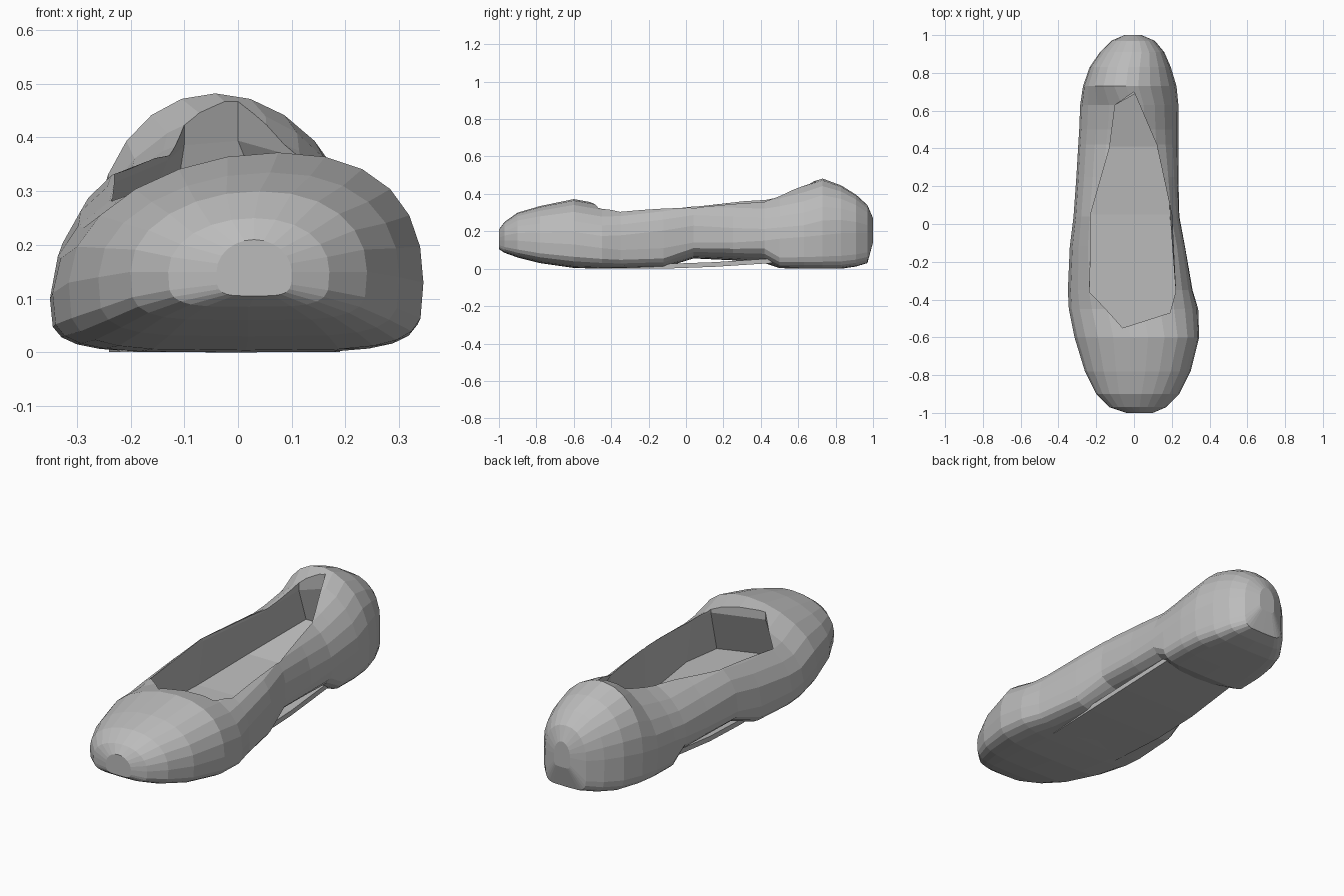
import bpy, bmesh, math

cube = bpy.data.objects.get("Cube")
if cube:
    bpy.data.objects.remove(cube, do_unlink=True)

grey = bpy.data.materials.new("shoe_grey")
grey.use_nodes = True
grey.diffuse_color = (0.5, 0.5, 0.5, 1)
grey.node_tree.nodes["Principled BSDF"].inputs["Base Color"].default_value = (0.5, 0.5, 0.5, 1)


def loft(name, rings):
    """Bridge rings of equal point count and cap both ends."""
    bm = bmesh.new()
    loops = [[bm.verts.new(p) for p in ring] for ring in rings]
    for a, b in zip(loops, loops[1:]):
        for i in range(len(a)):
            j = (i + 1) % len(a)
            bm.faces.new((a[i], a[j], b[j], b[i]))
    caps = [bm.faces.new(loops[0]), bm.faces.new(loops[-1])]
    bmesh.ops.recalc_face_normals(bm, faces=bm.faces)
    bmesh.ops.triangulate(bm, faces=caps)
    mesh = bpy.data.meshes.new(name)
    bm.to_mesh(mesh)
    bm.free()
    mesh.materials.append(grey)
    obj = bpy.data.objects.new(name, mesh)
    bpy.context.collection.objects.link(obj)
    return obj


def power(v, e):
    return math.copysign(abs(v) ** e, v)


def section(y, left, right, low, mid, top, n, lean, count=24):
    """Rounded cross-section; heel and forefoot are flat below, the arch is round."""
    centre, half = (left + right) / 2, (right - left) / 2
    under = 4.2 if y <= 0 else 2.6 if y < .45 else 6
    ring = []
    for i in range(count):
        a = math.tau * i / count
        c, s = math.cos(a), math.sin(a)
        e = 2 / (n if s > 0 else under)
        u, w = power(c, e), power(s, e)
        z = mid + w * ((top - mid) if s > 0 else (mid - low))
        ring.append((centre + half * u + lean * max(w, 0) ** 2, y, z))
    return ring


# Upper: y, min x, max x, bottom, widest height, top, squareness, top lean
stations = [
    (-1.0, -.04, .10, .105, .15, .21, 2.0, 0),
    (-.97, -.13, .17, .085, .15, .25, 2.1, .01),
    (-.90, -.20, .24, .06, .15, .30, 2.1, .02),
    (-.78, -.26, .30, .03, .14, .335, 2.1, .04),
    (-.60, -.315, .345, .004, .13, .372, 2.1, .06),
    (-.45, -.345, .34, 0, .11, .345, 2.1, .05),
    (-.35, -.35, .31, 0, .10, .342, 2.4, .05),
    (-.12, -.34, .27, .005, .11, .365, 2.7, .045),
    (.04, -.32, .24, .055, .14, .385, 2.7, .035),
    (.25, -.305, .235, .045, .14, .392, 2.3, .03),
    (.42, -.295, .235, .03, .15, .392, 2.0, .02),
    (.50, -.29, .235, .003, .16, .41, 1.9, .02),
    (.63, -.285, .235, 0, .17, .45, 1.8, .02),
    (.73, -.27, .225, 0, .18, .482, 2.0, -.02),
    (.83, -.235, .195, 0, .19, .445, 2.1, -.01),
    (.91, -.18, .16, .012, .19, .395, 2.2, 0),
    (.97, -.12, .11, .03, .19, .34, 2.2, 0),
    (1.0, -.05, .04, .14, .20, .27, 2.0, 0),
]
upper = loft("upper", [section(*s) for s in stations])

# Foot opening: rim outline, widening towards an insole that rises at the heel
rim = [(-.06, -.55), (.19, -.47), (.22, -.36), (.20, .05), (.12, .42),
       (.0, .70), (-.10, .63), (-.13, .40), (-.23, .05), (-.23, -.36)]
floor = [(-.06, -.66), (.22, -.56), (.25, -.36), (.19, .05), (.18, .41),
         (.08, .73), (-.13, .73), (-.23, .41), (-.26, .05), (-.28, -.36)]
cutter = loft("opening_cutter", [
    [(x, y, .085 + max(y - .3, 0) * .25) for x, y in floor],
    [(x, y, .31 + max(y, 0) * .12) for x, y in rim],
    [(x, y, .7) for x, y in rim],
])
cutter.hide_render = True
cutter.hide_viewport = True
cutter.display_type = 'WIRE'
cut = upper.modifiers.new("foot_opening", 'BOOLEAN')
cut.object = cutter
cut.operation = 'DIFFERENCE'
cut.solver = 'EXACT'

# Sole: thin sheet spanning the arch up to the heel
path = [(-.40, -.22, .18, .001), (-.1, -.24, .19, .001),
        (.15, -.24, .19, .01), (.46, -.22, .18, .03)]
sole = loft("sole", [[(a, y, z), (b, y, z), (b, y, z + .025), (a, y, z + .025)]
                     for y, a, b, z in path])
